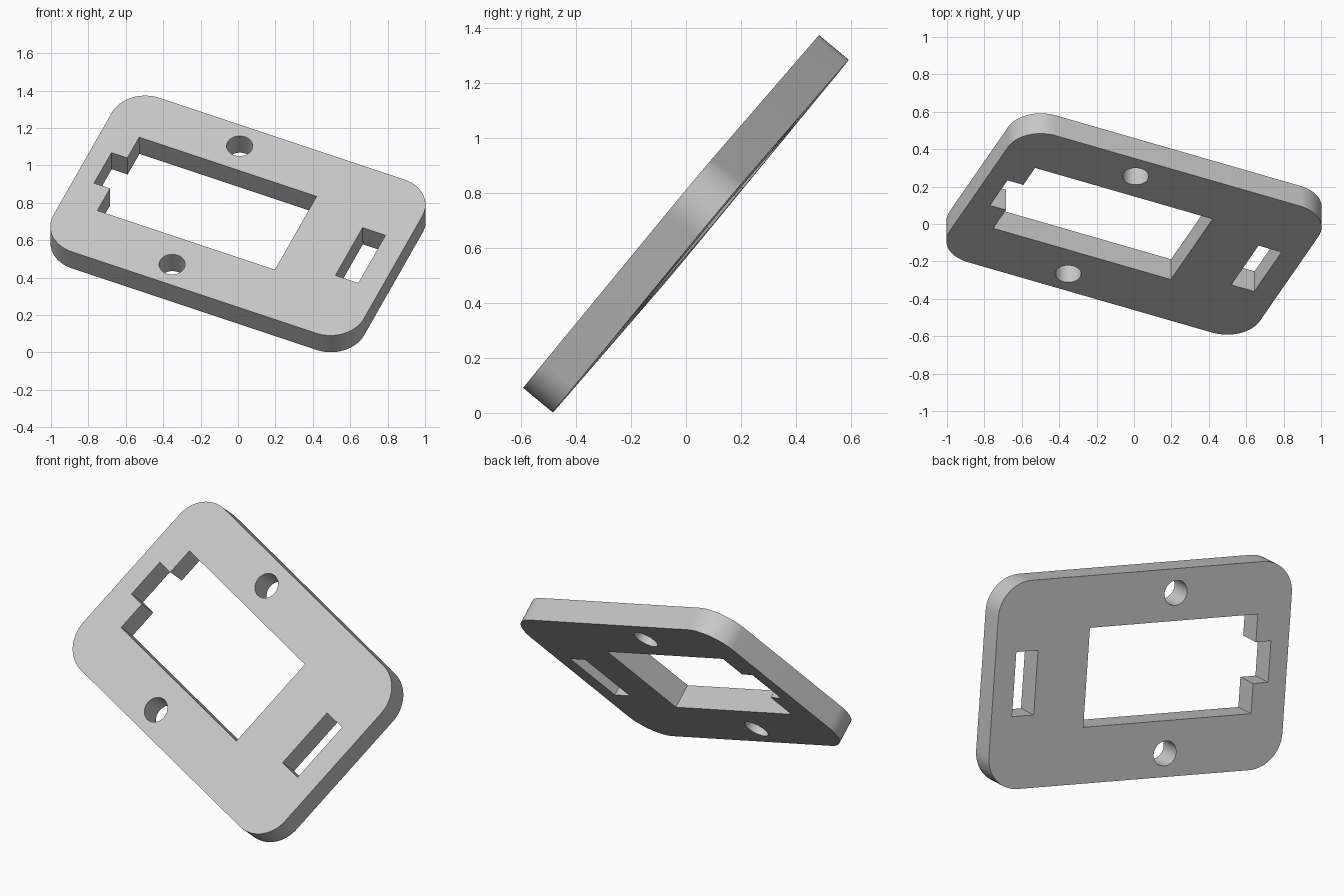
import bpy, bmesh, math
from mathutils import Matrix, Vector

cube = bpy.data.objects.get("Cube")
if cube:
    bpy.data.objects.remove(cube, do_unlink=True)

HALF_L, HALF_W, RADIUS, HALF_T = 0.907, 0.582, 0.193, 0.07


def arc(cx, cy, r, start, end, steps):
    angles = [math.radians(start + (end - start) * i / steps) for i in range(steps + 1)]
    return [(cx + r * math.cos(a), cy + r * math.sin(a)) for a in angles]


def rectangle(x0, x1, y0, y1):
    return [(x0, y0), (x1, y0), (x1, y1), (x0, y1)]


# Outer edge with rounded corners
p, q = HALF_L - RADIUS, HALF_W - RADIUS
outline = []
for i, (sx, sy) in enumerate([(1, 1), (-1, 1), (-1, -1), (1, -1)]):
    outline += arc(sx * p, sy * q, RADIUS, 90 * i, 90 * i + 90, 16)

# Main opening with a notch in its left end
left, right, low, high = -0.704, 0.333, -0.266, 0.289
notch_left, notch_low, notch_high = -0.797, -0.098, 0.133
opening = rectangle(left, right, low, high) + [
    (left, notch_high), (notch_left, notch_high),
    (notch_left, notch_low), (left, notch_low)]

# Small slot and the two screw holes
slot = rectangle(0.646, 0.780, -0.174, 0.187)
holes = [arc(-0.186, y, 0.07, 0, 360, 40)[:-1] for y in (0.446, -0.45)]

# Filled flat profile, extruded to the plate thickness
profile = bpy.data.curves.new("plate_profile", "CURVE")
profile.dimensions = "2D"
profile.fill_mode = "BOTH"
profile.extrude = HALF_T
for loop in [outline, opening, slot] + holes:
    spline = profile.splines.new("POLY")
    spline.points.add(len(loop) - 1)
    for point, (x, y) in zip(spline.points, loop):
        point.co = (x, y, 0, 1)
    spline.use_cyclic_u = True

source = bpy.data.objects.new("plate_profile", profile)
bpy.context.collection.objects.link(source)
bpy.context.view_layer.update()
evaluated = source.evaluated_get(bpy.context.evaluated_depsgraph_get())
mesh = bpy.data.meshes.new_from_object(evaluated)
bpy.data.objects.remove(source, do_unlink=True)

bm = bmesh.new()
bm.from_mesh(mesh)
bmesh.ops.remove_doubles(bm, verts=bm.verts, dist=0.0005)
bmesh.ops.recalc_face_normals(bm, faces=bm.faces)
bm.to_mesh(mesh)
bm.free()

plate = bpy.data.objects.new("mounting_plate", mesh)
bpy.context.collection.objects.link(plate)

# Tilt the plate in space
along = Vector((0.915, -0.2636, -0.3048)).normalized()
normal = along.cross(Vector((0.395, 0.5835, 0.709))).normalized()
across = normal.cross(along)
tilt = Matrix((along, across, normal)).transposed().to_4x4()
plate.matrix_world = Matrix.Translation((0, 0, 0.687)) @ tilt

# Single grey material
grey = bpy.data.materials.new("light_grey")
grey.use_nodes = True
colour = (0.58, 0.58, 0.58, 1)
grey.diffuse_color = colour
grey.node_tree.nodes["Principled BSDF"].inputs["Base Color"].default_value = colour
mesh.materials.clear()
mesh.materials.append(grey)

bpy.ops.object.select_all(action="DESELECT")
plate.select_set(True)
bpy.context.view_layer.objects.active = plate
bpy.ops.object.shade_smooth_by_angle(angle=math.radians(30))
